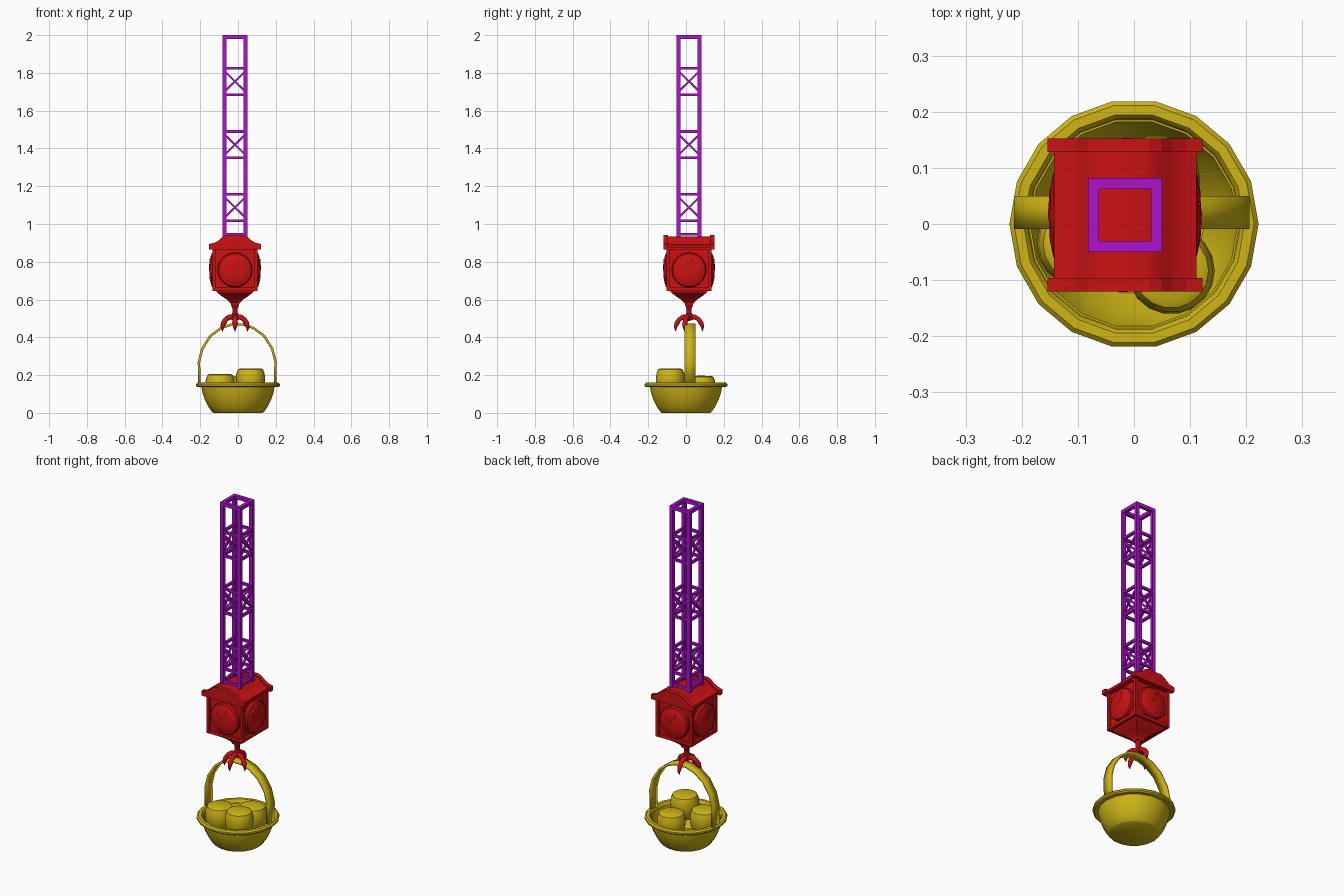
import bpy, bmesh, math
from mathutils import Vector, Matrix

cube = bpy.data.objects.get("Cube")
if cube:
    bpy.data.objects.remove(cube, do_unlink=True)


def material(name, rgb):
    m = bpy.data.materials.new(name)
    m.use_nodes = True
    m.diffuse_color = (*rgb, 1)
    m.node_tree.nodes["Principled BSDF"].inputs["Base Color"].default_value = (*rgb, 1)
    return m


GOLD = material("gold", (0.62, 0.46, 0.008))
RED = material("red", (0.6, 0.006, 0.007))
PURPLE = material("purple", (0.42, 0.006, 0.6))
AXIS = Vector((-0.016, 0.016, 0))   # vertical axis shared by tower, lantern and claw


def finish(name, bm, mat, smooth=None):
    bmesh.ops.recalc_face_normals(bm, faces=bm.faces)
    mesh = bpy.data.meshes.new(name)
    bm.to_mesh(mesh)
    bm.free()
    mesh.materials.append(mat)
    ob = bpy.data.objects.new(name, mesh)
    bpy.context.collection.objects.link(ob)
    if smooth:
        bpy.ops.object.select_all(action="DESELECT")
        ob.select_set(True)
        bpy.context.view_layer.objects.active = ob
        bpy.ops.object.shade_smooth_by_angle(angle=math.radians(smooth))
    return ob


def add_box(bm, lo, hi):
    lo, hi = Vector(lo), Vector(hi)
    bmesh.ops.create_cube(bm, size=1, matrix=Matrix.LocRotScale((lo + hi) / 2, None, hi - lo))


def add_bar(bm, a, b, width):
    """Square bar running from a to b."""
    a, b = Vector(a), Vector(b)
    rot = (b - a).to_track_quat("Z", "Y")
    bmesh.ops.create_cube(bm, size=1, matrix=Matrix.LocRotScale(
        (a + b) / 2, rot, (width, width, (b - a).length)))


def add_lathe(bm, profile, segs, matrix=Matrix(), start=0.0):
    """Turn (radius, height) points around z."""
    rings = []
    for r, z in profile:
        count = segs if r > 0 else 1
        rings.append([bm.verts.new(matrix @ Vector((
            r * math.cos(start + math.tau * i / segs),
            r * math.sin(start + math.tau * i / segs), z))) for i in range(count)])
    for p, q in zip(rings, rings[1:]):
        for i in range(segs):
            j = (i + 1) % segs
            corners = [p[i % len(p)], p[j % len(p)], q[j % len(q)], q[i % len(q)]]
            bm.faces.new(list(dict.fromkeys(corners)))


def add_prism(bm, outline, y0, y1):
    """Extrude an x-z outline along y."""
    front = [bm.verts.new((x, y0, z)) for x, z in outline]
    back = [bm.verts.new((x, y1, z)) for x, z in outline]
    bm.faces.new(front)
    bm.faces.new(back[::-1])
    for i in range(len(front)):
        j = (i + 1) % len(front)
        bm.faces.new((front[i], front[j], back[j], back[i]))


# Lattice tower: corner posts, square rings and crossed braces
bm = bmesh.new()
H = 0.056
for sx in (-H, H):
    for sy in (-H, H):
        add_bar(bm, (sx, sy, 0.93), (sx, sy, 2.0), 0.02)
for z in (1.99, 1.825, 1.685, 1.49, 1.35, 1.158, 1.018, 0.945):
    thick = 0.02 if z > 1.9 else 0.014
    for s in (-H, H):
        add_bar(bm, (-H, s, z), (H, s, z), thick)
        add_bar(bm, (s, -H, z), (s, H, z), thick)
for low, high in ((1.685, 1.825), (1.35, 1.49), (1.018, 1.158)):
    for s in (-H, H):
        for a, b in ((-H, H), (H, -H)):
            add_bar(bm, (a, s, low + 0.015), (b, s, high - 0.015), 0.01)
            add_bar(bm, (s, a, low + 0.015), (s, b, high - 0.015), 0.01)
finish("lattice_tower", bm, PURPLE).location = AXIS

# Lantern case: recessed panels inside a frame of posts and beams
bm = bmesh.new()
W, P, Z0, Z1 = 0.119, 0.1, 0.645, 0.885
add_box(bm, (-0.105, -0.105, Z0), (0.105, 0.105, Z1))
for sx in (-1, 1):
    for sy in (-1, 1):
        add_box(bm, (min(sx * P, sx * W), min(sy * P, sy * W), Z0),
                (max(sx * P, sx * W), max(sy * P, sy * W), Z1))
for z in (Z0, Z1 - 0.02):
    add_box(bm, (-W + 0.001, -W + 0.001, z), (W - 0.001, W - 0.001, z + 0.018))
finish("lantern_case", bm, RED).location = AXIS

# Round dials with short hands, one on each side
dials, hands = bmesh.new(), bmesh.new()
for k in range(4):
    turn = (Matrix.Translation((0, 0, 0.757)) @ Matrix.Rotation(k * math.pi / 2, 4, "Z")
            @ Matrix.Rotation(math.pi / 2, 4, "X"))
    add_lathe(dials, [(0.092, 0.1), (0.092, 0.118), (0.086, 0.125), (0.079, 0.125),
                      (0.074, 0.128), (0.045, 0.134), (0, 0.136)], 24, turn)
    for tip in ((-0.045, 0.03), (0.02, 0.058)):
        add_bar(hands, turn @ Vector((0, 0, 0.135)), turn @ Vector((*tip, 0.132)), 0.005)
finish("dials", dials, RED, 25).location = AXIS
finish("dial_hands", hands, RED).location = AXIS

# Swept roof with thicker gable boards at both ends
half = [(0.127, 0.872), (0.127, 0.888), (0.1, 0.894), (0.078, 0.908), (0.06, 0.926), (0.04, 0.935)]
roof = half + [(-x, z) for x, z in reversed(half)]
bm = bmesh.new()
add_prism(bm, roof, -0.115, 0.115)
finish("roof", bm, RED, 35).location = AXIS
bm = bmesh.new()
board = [(x * 1.09, z + (0.006 if z > 0.88 else -0.006)) for x, z in roof]
for y in (-0.136, 0.112):
    add_prism(bm, board, y, y + 0.024)
finish("gable_boards", bm, RED).location = AXIS

# Square funnel under the lantern, then the leg
bm = bmesh.new()
funnel = [(0, 0.65), (0.1, 0.65), (0.096, 0.638), (0.07, 0.618), (0.043, 0.6),
          (0.024, 0.582), (0.02, 0.568), (0, 0.568)]
add_lathe(bm, [(r * math.sqrt(2), z) for r, z in funnel], 4, start=math.pi / 4)
finish("funnel", bm, RED).location = AXIS
bm = bmesh.new()
add_lathe(bm, [(0, 0.575), (0.021, 0.57), (0.014, 0.555), (0.014, 0.53), (0.02, 0.515),
               (0.022, 0.495), (0, 0.485)], 8)
finish("leg", bm, RED, 40).location = AXIS

# Claw: hooked tapering toes
toe_path = [(0, 0.508, 0.013), (0.03, 0.508, 0.015), (0.052, 0.495, 0.013),
            (0.064, 0.475, 0.015), (0.072, 0.455, 0.01), (0.07, 0.43, 0.001)]
for name, angle in (("right_toe", 200), ("front_toe", 270), ("left_toe", 340), ("back_toe", 90)):
    curve = bpy.data.curves.new(name, "CURVE")
    curve.dimensions = "3D"
    curve.bevel_depth = 1
    curve.bevel_resolution = 1
    curve.use_fill_caps = True
    spline = curve.splines.new("POLY")
    spline.points.add(len(toe_path) - 1)
    a = math.radians(angle)
    for point, (d, z, r) in zip(spline.points, toe_path):
        point.co = (d * math.cos(a), d * math.sin(a), z, 1)
        point.radius = r
    curve.materials.append(RED)
    toe = bpy.data.objects.new(name, curve)
    toe.location = AXIS
    bpy.context.collection.objects.link(toe)

# Basket bowl with an inner wall, and its flared rim
bm = bmesh.new()
add_lathe(bm, [(0, 0), (0.13, 0), (0.138, 0.006), (0.158, 0.034), (0.175, 0.068), (0.188, 0.105),
               (0.194, 0.14), (0.185, 0.14), (0.165, 0.075), (0.125, 0.02), (0, 0.015)], 18)
finish("basket_bowl", bm, GOLD, 45)
bm = bmesh.new()
add_lathe(bm, [(0.188, 0.136), (0.214, 0.136), (0.222, 0.143), (0.222, 0.152), (0.214, 0.16),
               (0.197, 0.16), (0.19, 0.152), (0.188, 0.136)], 18)
finish("basket_rim", bm, GOLD, 40)

# Arched basket handle
side = [(0.2, 0.145), (0.203, 0.27), (0.185, 0.34), (0.142, 0.408), (0.085, 0.45), (0.03, 0.468)]
path = side + [(-x, z) for x, z in reversed(side)]
bm = bmesh.new()
rows = [[bm.verts.new((x - 0.004, y, z)) for y in (-0.009, 0.05)] for x, z in path]
for p, q in zip(rows, rows[1:]):
    bm.faces.new((p[0], p[1], q[1], q[0]))
handle = finish("basket_handle", bm, GOLD, 30)
solid = handle.modifiers.new("thickness", "SOLIDIFY")
solid.thickness = 0.013
solid.offset = 0

# Rounded, flat-topped fruit in the basket
fruit = [(0, 0), (0.056, -0.001), (0.067, -0.007), (0.075, -0.028), (0.078, -0.06),
         (0.074, -0.095), (0.055, -0.135), (0, -0.15)]
for name, spot in (("front_fruit", (0.066, -0.083, 0.236)), ("right_fruit", (-0.095, -0.035, 0.207)),
                   ("back_fruit", (0.04, 0.08, 0.197))):
    bm = bmesh.new()
    add_lathe(bm, fruit, 18)
    finish(name, bm, GOLD, 35).location = spot
